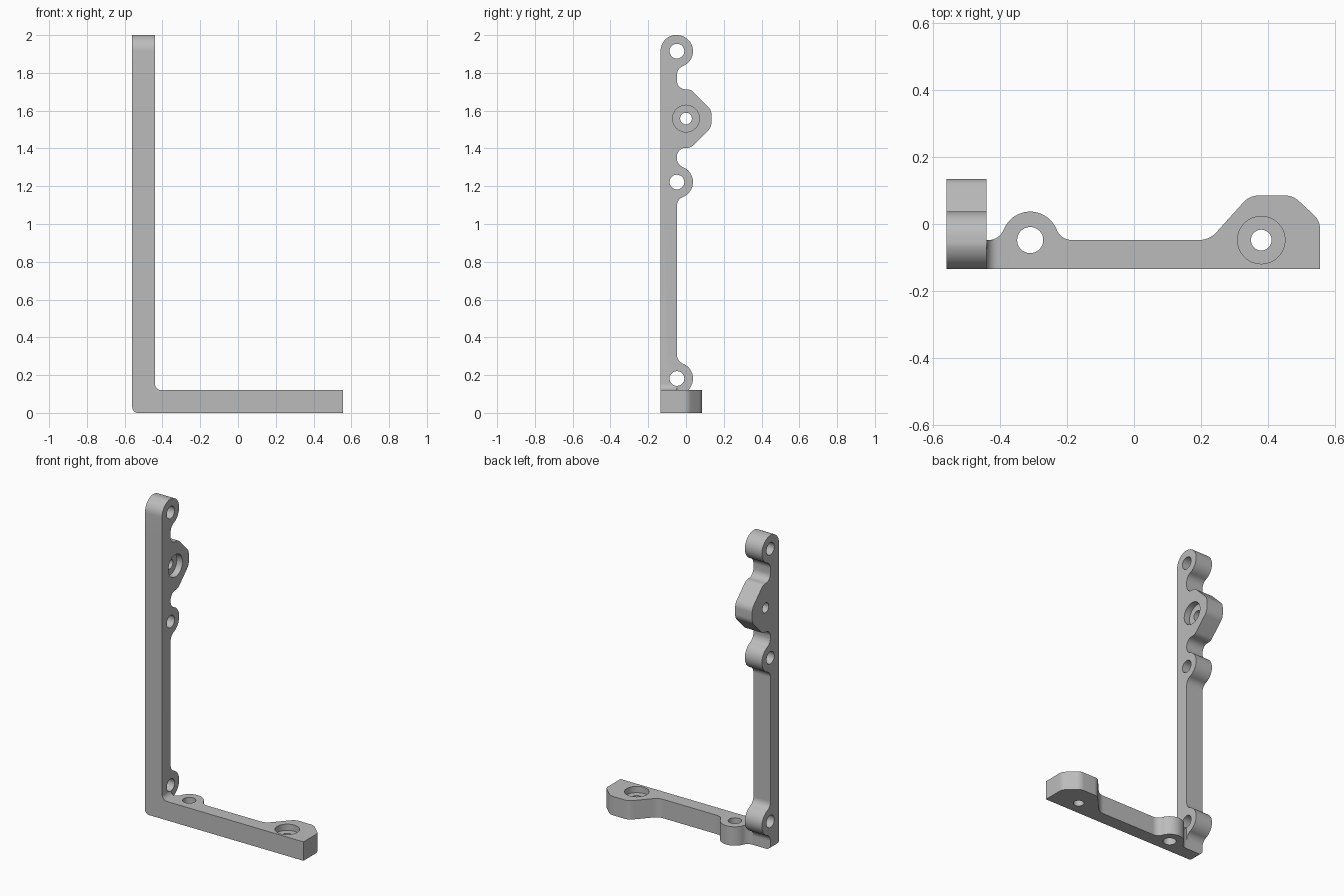
import bpy, bmesh
from math import sin, cos, atan2, sqrt, radians, degrees, pi
from mathutils import Vector

cube = bpy.data.objects.get("Cube")
if cube:
    bpy.data.objects.remove(cube)

grey = bpy.data.materials.new("plain grey")
grey.use_nodes = True
colour = (0.5, 0.5, 0.5, 1)
grey.diffuse_color = colour
grey.node_tree.nodes["Principled BSDF"].inputs["Base Color"].default_value = colour

FRONT, WALL = -0.135, -0.048      # depth range of the slim L-shaped spine
LEFT, RIGHT = -0.56, 0.555
THICK = 0.12
INNER = LEFT + THICK
LOBE_R, BLEND_R = 0.085, 0.05
SINK = 0.05                       # how far pads reach into the spine

# Axis maps: profile (u, v) extruded along w
def spine_axes(u, v, w): return (u, w, v)
def arm_axes(u, v, w): return (w, v, u)
def base_axes(u, v, w): return (u, v, w)


def arc(cu, cv, r, a0, a1, steps=14):
    angles = [radians(a0 + (a1 - a0) * i / steps) for i in range(steps + 1)]
    return [(cu + r * cos(a), cv + r * sin(a)) for a in angles]


def rounded(corners, steps=8):
    """Polygon with each (u, v, radius) corner filleted."""
    out = []
    for i, (u, v, r) in enumerate(corners):
        p = Vector((u, v))
        if not r:
            out.append((u, v))
            continue
        a = (Vector(corners[i - 1][:2]) - p).normalized()
        b = (Vector(corners[(i + 1) % len(corners)][:2]) - p).normalized()
        half = a.angle(b) / 2
        c = p + (a + b).normalized() * (r / sin(half))
        start = p + a * (r / (sin(half) / cos(half))) - c
        end = p + b * (r / (sin(half) / cos(half))) - c
        sweep = start.angle_signed(end)
        for k in range(steps + 1):
            t = k / steps
            d = (start * sin((1 - t) * abs(sweep)) + end * sin(t * abs(sweep))) / sin(abs(sweep))
            out.append(tuple(c + d))
    return out


def lobe(centre, end_cap=False):
    """Round ear blending into the spine on both sides, or closing its end."""
    d = sqrt((LOBE_R + BLEND_R) ** 2 - BLEND_R ** 2)
    tilt = degrees(atan2(BLEND_R, d))
    left = arc(centre - d, WALL + BLEND_R, BLEND_R, -90, -tilt)
    if end_cap:
        return ([(centre - d, FRONT)] + left
                + arc(centre, WALL, LOBE_R, 180 - tilt, 0, 24)[1:]
                + arc(centre, WALL, WALL - FRONT, 0, -90)[1:])
    right = [(2 * centre - u, v) for u, v in reversed(left)]
    return ([(centre - d, WALL - SINK)] + left
            + arc(centre, WALL, LOBE_R, 180 - tilt, tilt, 24)[1:]
            + right[1:] + [(centre + d, WALL - SINK)])


def prism(name, profile, axes, w0, w1):
    bm = bmesh.new()
    face = bm.faces.new([bm.verts.new(axes(u, v, w0)) for u, v in profile])
    moved = bmesh.ops.extrude_face_region(bm, geom=[face])["geom"]
    shift = Vector(axes(0, 0, w1 - w0))
    bmesh.ops.translate(bm, vec=shift, verts=[g for g in moved if isinstance(g, bmesh.types.BMVert)])
    bmesh.ops.recalc_face_normals(bm, faces=bm.faces)
    mesh = bpy.data.meshes.new(name)
    bm.to_mesh(mesh)
    bm.free()
    mesh.materials.append(grey)
    obj = bpy.data.objects.new(name, mesh)
    bpy.context.collection.objects.link(obj)
    return obj


def combine(target, tool, operation):
    mod = target.modifiers.new(operation, "BOOLEAN")
    mod.operation, mod.solver, mod.object = operation, "EXACT", tool
    bpy.context.view_layer.objects.active = target
    bpy.ops.object.modifier_apply(modifier=mod.name)
    bpy.data.objects.remove(tool)


# L-shaped spine with a rounded heel and a filleted inner corner
TOP_HOLE = 1.915
bracket = prism("bracket", rounded([
    (LEFT, 0, 0.03), (RIGHT, 0, 0), (RIGHT, THICK, 0),
    (INNER, THICK, 0.035), (INNER, TOP_HOLE, 0), (LEFT, TOP_HOLE, 0)]),
    spine_axes, FRONT, WALL)

# Screw ears on the arm and base
ARM_EARS = (0.182, 1.222, TOP_HOLE)
for z in ARM_EARS:
    combine(bracket, prism("arm_ear", lobe(z, z == TOP_HOLE), arm_axes, LEFT, INNER), "UNION")
BASE_EAR = -0.31
combine(bracket, prism("base_ear", lobe(BASE_EAR), base_axes, 0, THICK), "UNION")

# Chamfered mounting pad on the arm, mirrored about its hole
ARM_PAD = 1.558
half = [(0.22, WALL - SINK, 0), (0.22, WALL, 0), (0.155, WALL, 0.045),
        (0.155, 0.025, 0.05), (0.045, 0.135, 0.06)]
pad = [(ARM_PAD + u, v, r) for u, v, r in half]
pad += [(ARM_PAD - u, v, r) for u, v, r in reversed(half)]
combine(bracket, prism("arm_pad", rounded(pad), arm_axes, LEFT, INNER), "UNION")

# Chamfered mounting pad at the end of the base
BASE_PAD = 0.38
combine(bracket, prism("base_pad", rounded([
    (0.18, WALL - SINK, 0), (0.18, WALL, 0), (0.225, WALL, 0.07), (0.345, 0.085, 0.06),
    (0.475, 0.085, 0.06), (RIGHT, 0.01, 0.05), (RIGHT, WALL - SINK, 0)]),
    base_axes, 0, THICK), "UNION")


# Screw holes and counterbores
def drill(u, v, r, axes, w0, w1):
    circle = arc(u, v, r, 0, 360, 32)[:-1]
    combine(bracket, prism("drill", circle, axes, w0, w1), "DIFFERENCE")


EAR_HOLE, PAD_HOLE, BORE, DEPTH, OVER = 0.039, 0.031, 0.071, 0.04, 0.05
for z in ARM_EARS:
    drill(z, WALL, EAR_HOLE, arm_axes, LEFT - OVER, INNER + OVER)
drill(BASE_EAR, WALL, EAR_HOLE, base_axes, -OVER, THICK + OVER)
drill(ARM_PAD, 0, PAD_HOLE, arm_axes, LEFT - OVER, INNER + OVER)
drill(ARM_PAD, 0, BORE, arm_axes, INNER - DEPTH, INNER + OVER)
drill(BASE_PAD, WALL, PAD_HOLE, base_axes, -OVER, THICK + OVER)
drill(BASE_PAD, WALL, BORE, base_axes, THICK - DEPTH, THICK + OVER)

# Smooth curved walls, crisp rims
bpy.ops.object.select_all(action="DESELECT")
bracket.select_set(True)
bpy.context.view_layer.objects.active = bracket
bpy.ops.object.shade_smooth_by_angle(angle=radians(30))
